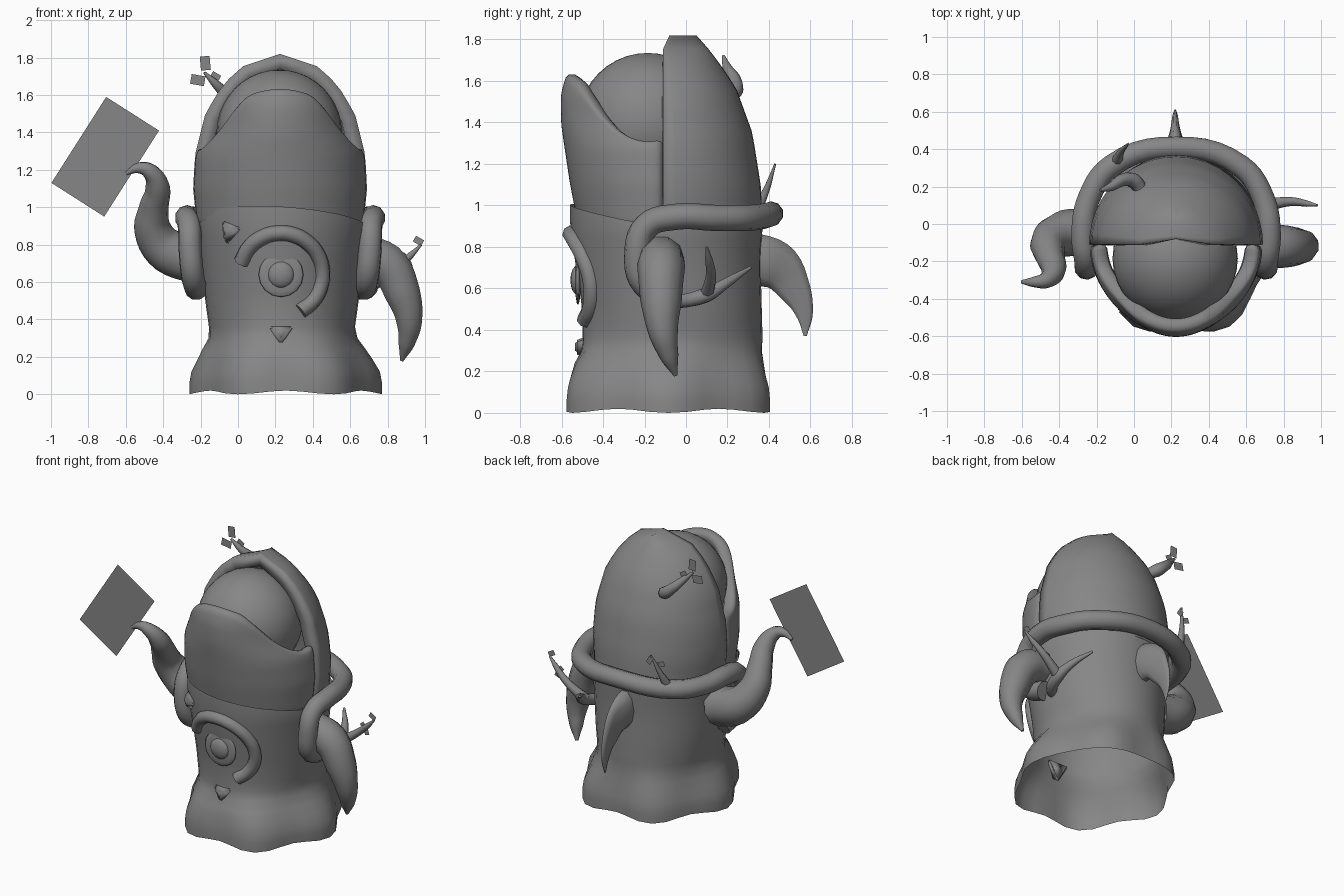
import bpy, bmesh, math
from mathutils import Vector

cube = bpy.data.objects.get("Cube")
if cube:
    bpy.data.objects.remove(cube, do_unlink=True)

grey = bpy.data.materials.new("plain grey")
grey.use_nodes = True
COLOUR = (0.24, 0.24, 0.24, 1)
grey.diffuse_color = COLOUR
grey.node_tree.nodes["Principled BSDF"].inputs["Base Color"].default_value = COLOUR


def finish(ob, smooth=True):
    ob.data.materials.clear()
    ob.data.materials.append(grey)
    for p in ob.data.polygons:
        p.use_smooth = smooth
    return ob


def mesh_object(name, bm, smooth=True):
    me = bpy.data.meshes.new(name)
    bm.to_mesh(me)
    bm.free()
    ob = bpy.data.objects.new(name, me)
    bpy.context.collection.objects.link(ob)
    return finish(ob, smooth)


def grid(name, rows, cols, point):
    """Loft a sheet from point(row fraction, column fraction)."""
    bm = bmesh.new()
    vs = [[bm.verts.new(point(r / rows, c / cols)) for c in range(cols + 1)]
          for r in range(rows + 1)]
    for r in range(rows):
        for c in range(cols):
            bm.faces.new((vs[r][c], vs[r][c + 1], vs[r + 1][c + 1], vs[r + 1][c]))
    bmesh.ops.remove_doubles(bm, verts=bm.verts[:], dist=0.0005)
    return mesh_object(name, bm)


def lerp(table, t):
    """Piecewise linear lookup in (key, value) pairs."""
    for (a, u), (b, v) in zip(table, table[1:]):
        if t <= b:
            return u + (v - u) * max(0, (t - a) / (b - a))
    return table[-1][1]


def tube(name, pts, sides=2):
    """Tapered tube through (x, y, z, radius) points."""
    cu = bpy.data.curves.new(name, "CURVE")
    cu.dimensions = "3D"
    cu.bevel_depth = 1
    cu.bevel_resolution = sides
    cu.resolution_u = 5
    cu.use_fill_caps = True
    sp = cu.splines.new("BEZIER")
    sp.bezier_points.add(len(pts) - 1)
    for bp, p in zip(sp.bezier_points, pts):
        bp.co = p[:3]
        bp.radius = p[3]
        bp.handle_left_type = bp.handle_right_type = "AUTO"
    ob = bpy.data.objects.new(name, cu)
    bpy.context.collection.objects.link(ob)
    bpy.ops.object.select_all(action="DESELECT")
    ob.select_set(True)
    bpy.context.view_layer.objects.active = ob
    bpy.ops.object.convert(target="MESH")
    return finish(bpy.context.view_layer.objects.active)


def sheet(name, centre, w, h, angle):
    """Upright flat rectangle, turned in the xz plane."""
    c, s = math.cos(angle), math.sin(angle)
    bm = bmesh.new()
    vs = []
    for u, v in ((-w, -h), (w, -h), (w, h), (-w, h)):
        u, v = u / 2, v / 2
        vs.append(bm.verts.new(Vector(centre) + Vector((u * c - v * s, 0, u * s + v * c))))
    bm.faces.new(vs)
    return mesh_object(name, bm, False)


# Body: open tube flaring into a lobed hem
HALF = [(0, .515), (.1, .515), (.22, .45), (.32, .385), (.5, .41), (.7, .43), (.9, .455), (.96, .455)]
FRONT = [(0, -.62), (.1, -.62), (.22, -.58), (.32, -.5), (.5, -.5), (.7, -.53), (.9, -.56), (.96, -.56)]
BACK = [(0, .45), (.1, .45), (.22, .41), (.32, .37), (.7, .36), (.96, .37)]


def body_point(r, c):
    a = c * math.tau
    z = r * .96
    k = lerp([(0, 1), (.15, 1), (.36, 0)], z)
    lobe = 1 + k * .05 * (math.cos(6 * a) - 1)
    f, b = lerp(FRONT, z), lerp(BACK, z)
    lift = .01 * (1 - math.cos(6 * a)) * max(0, 1 - z / .2)
    lift += max(0, z - .8) * (.55 * max(0, math.cos(a + 1.9)) - .25)
    return (.235 + .02 * k + lerp(HALF, z) * lobe * math.cos(a),
            (f + b) / 2 + (b - f) / 2 * lobe * math.sin(a), z + lift)


grid("body", 16, 36, body_point)

# Head: rear hood and front jaw shells around a ball
HEAD_HALF = [(.9, .445), (1.1, .465), (1.28, .455), (1.5, .4), (1.65, .31), (1.75, .21), (1.82, 0)]
HEAD_BACK = [(.9, .37), (1.1, .36), (1.35, .32), (1.57, .24), (1.73, .13), (1.82, .05)]
JAW_HALF = [(.9, .445), (1.1, .465), (1.28, .455), (1.42, .39), (1.6, .36)]
JAW_FRONT = [(.9, -.52), (1.1, -.56), (1.4, -.605), (1.55, -.605), (1.63, -.575)]
JAW_TOP = [(0, 1.33), (.2, 1.31), (.4, 1.35), (.55, 1.41), (.75, 1.54), (.87, 1.61), (1, 1.645)]


def hood_point(r, c):
    a = c * math.pi
    z = .9 + .92 * r
    y = lerp([(1.78, -.11), (1.82, -.08)], z)
    return (.225 + lerp(HEAD_HALF, z) * math.cos(a),
            y + (lerp(HEAD_BACK, z) - y) * math.sin(a), z)


def jaw_point(r, c):
    a = math.pi * (1 + c)
    z = .9 + (lerp(JAW_TOP, -math.sin(a)) - .9) * r
    return (.225 + lerp(JAW_HALF, z) * math.cos(a),
            -.11 - (lerp(JAW_FRONT, z) + .11) * math.sin(a), z)


for name, fn in (("hood", hood_point), ("jaw", jaw_point)):
    ob = grid(name, 14, 24, fn)
    shell = ob.modifiers.new("shell", "SOLIDIFY")
    shell.thickness = .08
    shell.offset = -1
    if name == "jaw":
        soft = ob.modifiers.new("soft", "SUBSURF")
        soft.levels = soft.render_levels = 1

bm = bmesh.new()
bmesh.ops.create_uvsphere(bm, u_segments=32, v_segments=20, radius=.335)
bmesh.ops.translate(bm, verts=bm.verts[:], vec=(.22, -.185, 1.4))
mesh_object("head_ball", bm)

# Rope: hooks under each arm and runs round the back
side = [(.445, -.08, .56), (.465, -.2, .62), (.48, -.235, .76), (.485, -.19, .9),
        (.5, -.05, .945), (.465, .14, .94), (.345, .31, .94)]
loop = [(.225 + x, y, z, .063) for x, y, z in side] + [(.225, .41, .96, .06)]
loop += [(.225 - x, y, z, .063) for x, y, z in reversed(side)]
tube("rope", loop, 3)

# Arms and tail
tube("left_arm", [(.64, -.12, .75, .11), (.79, -.12, .7, .115), (.88, -.12, .54, .1),
                  (.915, -.11, .39, .072), (.9, -.08, .27, .045), (.875, -.05, .18, .01)], 3)
tube("right_arm", [(-.2, -.05, .71, .13), (-.37, -.05, .765, .125), (-.455, -.1, .88, .1),
                   (-.45, -.17, 1, .08), (-.43, -.25, 1.11, .065), (-.47, -.3, 1.19, .045),
                   (-.53, -.31, 1.21, .03), (-.6, -.31, 1.18, .01)], 3)
tail = tube("tail", [(.22, .3, .74, .14), (.22, .43, .71, .125), (.22, .52, .6, .085),
                     (.22, .57, .48, .045), (.22, .575, .37, .008)], 3)
for v in tail.data.vertices:
    v.co.x = .22 + (v.co.x - .22) * lerp([(.4, .5), (.5, .25)], v.co.y)

# Held card
sheet("card", (-.71, -.315, 1.27), .335, .545, math.radians(-32.5))


# Chest ornaments follow the curved front
def chest(x, z):
    f, b = lerp(FRONT, z), lerp(BACK, z)
    u = (x - .235) / lerp(HALF, z)
    return (x, (f + b) / 2 - (b - f) / 2 * math.sqrt(1 - u * u), z)


arc = []
for i in range(11):
    a = math.radians(-62 + 22.5 * i)
    arc.append((*chest(.23 + .222 * math.cos(a), .64 + .222 * math.sin(a)), .042))
tube("chest_arc", arc)

for name, radius, depth in (("chest_button", .073, .5), ("chest_disc", .12, .12)):
    bm = bmesh.new()
    bmesh.ops.create_uvsphere(bm, u_segments=16, v_segments=8, radius=radius)
    bmesh.ops.scale(bm, verts=bm.verts[:], vec=(1, depth, 1))
    bmesh.ops.translate(bm, verts=bm.verts[:], vec=chest(.23, .64))
    mesh_object(name, bm)

for name, x, z, turn in (("upper_stud", -.045, .875, 20), ("lower_stud", .23, .325, 0)):
    bm = bmesh.new()
    bmesh.ops.create_cone(bm, segments=3, radius1=.1, radius2=.045, depth=.07, cap_ends=True)
    bmesh.ops.bevel(bm, geom=bm.edges[:], offset=.01, segments=2, affect="EDGES")
    ob = mesh_object(name, bm)
    ob.location = chest(x, z)
    ob.rotation_euler = (math.pi / 2, math.radians(180 + turn),
                         math.asin((x - .235) / lerp(HALF, z)))

# Twigs with flat leaves
tube("side_twig_root", [(.6, .31, .7, .008), (.68, .2, .63, .025),
                        (.71, .1, .57, .038), (.67, -.01, .54, .035), (.6, -.06, .54, .03)])
tube("side_twig", [(.7, .1, .57, .035), (.84, .12, .67, .024),
                   (.92, .11, .74, .018), (.98, .1, .8, .006)])
tube("head_twig", [(.06, .14, 1.52, .03), (.0, .23, 1.55, .042), (-.06, .235, 1.6, .034),
                   (-.12, .2, 1.66, .024), (-.18, .18, 1.72, .008)])
tube("back_twig", [(-.09, .34, .98, .03), (-.07, .385, 1.07, .018), (-.03, .43, 1.2, .005)])
LEAVES = [(.965, .1, .82, 60), (.91, .11, .7, 20), (.89, .11, .73, 40),
          (-.175, .18, 1.77, 5), (-.215, .18, 1.68, 80), (-.12, .2, 1.7, 60),
          (-.02, .43, 1.16, 30), (-.09, .4, 1.14, 70)]
for i, (x, y, z, deg) in enumerate(LEAVES):
    big = 1.5 if 3 <= i <= 4 else 1
    sheet(f"leaf_{i + 1}", (x, y, z), .035 * big, .05 * big, math.radians(deg))
